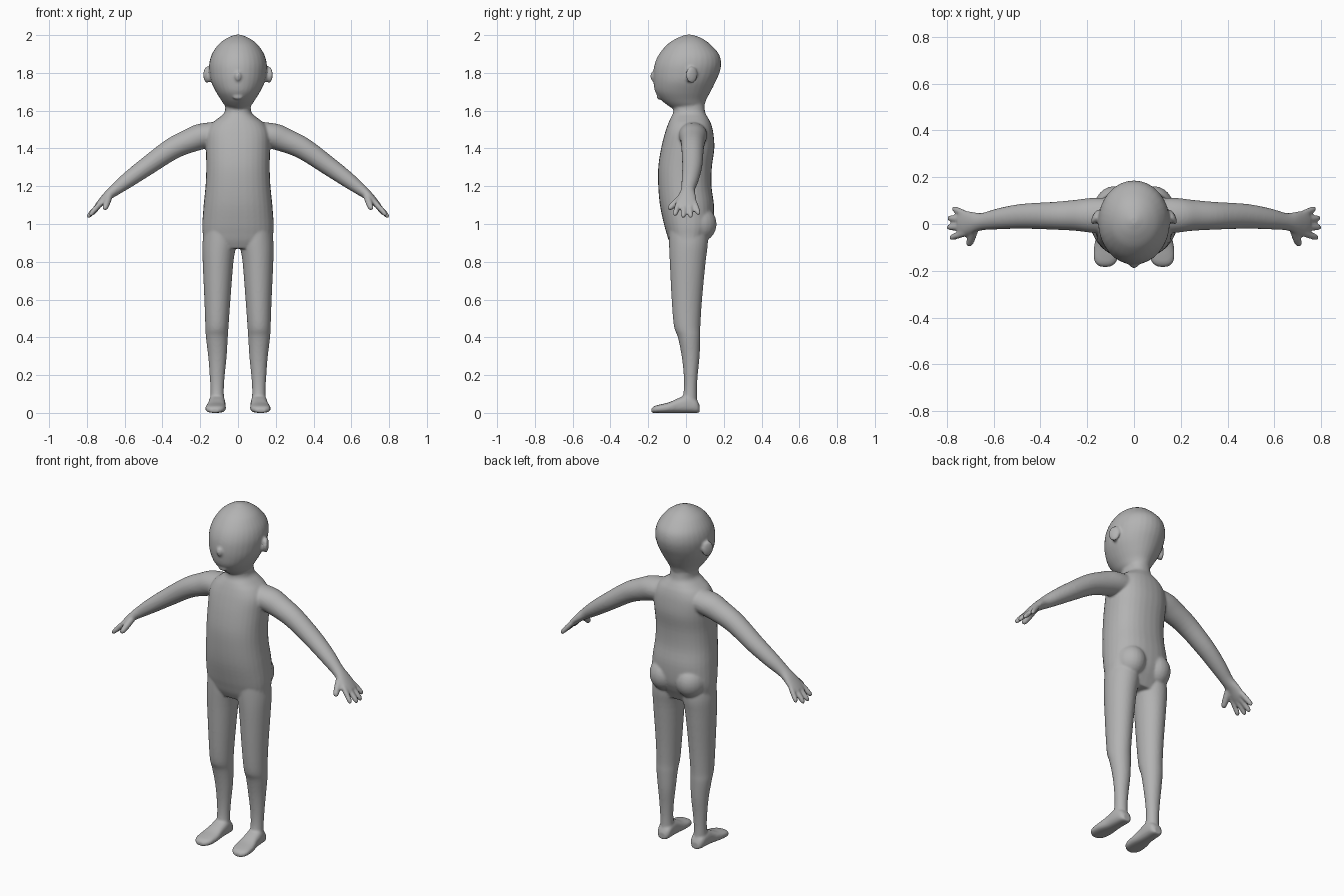
import bpy, bmesh, math
from mathutils import Vector, Matrix

X, Y, Z = Vector((1, 0, 0)), Vector((0, 1, 0)), Vector((0, 0, 1))
bm = bmesh.new()


def catmull(a, b, c, d, t):
    return [0.5 * (2 * q + (r - p) * t + (2 * p - 5 * q + 4 * r - s) * t * t
                   + (3 * q - p - 3 * r + s) * t ** 3) for p, q, r, s in zip(a, b, c, d)]


def loft(sections, u, v, power=2.0, n=32, steps=4):
    """Closed tube through sections (x, y, z, radius along u, radius along v)."""
    pts = []
    last = len(sections) - 1
    for i in range(last):
        for k in range(steps):
            pts.append(catmull(sections[max(i - 1, 0)], sections[i], sections[i + 1],
                               sections[min(i + 2, last)], k / steps))
    pts.append(sections[-1])
    rings = []
    for x, y, z, ru, rv in pts:
        ring = []
        for j in range(n):
            a = 2 * math.pi * j / n
            c, s = math.cos(a), math.sin(a)
            cu = math.copysign(abs(c) ** (2 / power), c) * ru
            sv = math.copysign(abs(s) ** (2 / power), s) * rv
            ring.append(bm.verts.new(Vector((x, y, z)) + u * cu + v * sv))
        rings.append(ring)
    for r0, r1 in zip(rings, rings[1:]):
        for j in range(n):
            k = (j + 1) % n
            bm.faces.new((r0[j], r0[k], r1[k], r1[j]))
    bm.faces.new(rings[0][::-1])
    bm.faces.new(rings[-1])


def ball(center, radii, turn=0.0):
    m = (Matrix.Translation(center) @ Matrix.Rotation(turn, 4, 'Z')
         @ Matrix.Diagonal((*radii, 1)))
    bmesh.ops.create_uvsphere(bm, u_segments=24, v_segments=16, radius=1, matrix=m)


def column(rows, power=2.0):
    """Upright loft from rows (z, front y, back y, half width)."""
    loft([(0, (f + b) / 2, z, w, (b - f) / 2) for z, f, b, w in rows], X, Y, power)


# Torso and neck
column([(0.87, -0.07, 0.09, 0.15), (0.91, -0.09, 0.11, 0.182), (0.95, -0.103, 0.13, 0.187),
        (1.0, -0.117, 0.145, 0.189), (1.1, -0.138, 0.148, 0.182), (1.2, -0.147, 0.135, 0.172),
        (1.3, -0.147, 0.137, 0.168), (1.4, -0.132, 0.15, 0.17), (1.48, -0.112, 0.145, 0.168),
        (1.53, -0.095, 0.133, 0.142), (1.56, -0.082, 0.118, 0.105), (1.59, -0.068, 0.102, 0.072),
        (1.64, -0.068, 0.097, 0.066), (1.7, -0.07, 0.1, 0.06)], 2.3)

# Head
column([(1.61, -0.07, 0.085, 0.05), (1.63, -0.1, 0.098, 0.072), (1.66, -0.135, 0.108, 0.092),
        (1.7, -0.163, 0.13, 0.117), (1.75, -0.172, 0.155, 0.141), (1.8, -0.173, 0.177, 0.151),
        (1.85, -0.165, 0.186, 0.152), (1.9, -0.142, 0.174, 0.138), (1.95, -0.1, 0.13, 0.104),
        (1.98, -0.055, 0.09, 0.066), (1.995, -0.02, 0.055, 0.034), (2.002, 0.0, 0.03, 0.014)])

# Nose and lips
ball((0, -0.172, 1.782), (0.019, 0.017, 0.027))
ball((0, -0.142, 1.672), (0.028, 0.013, 0.014))

for s in (1, -1):
    # Ear with a raised rim
    ball((s * 0.164, 0.03, 1.79), (0.014, 0.034, 0.044), s * 0.45)
    ball((s * 0.148, 0.02, 1.78), (0.02, 0.02, 0.03))

    # Buttock
    ball((s * 0.085, 0.06, 1.0), (0.088, 0.102, 0.1))

    # Leg, rows are (z, inner x, outer x, front y, back y)
    leg = [(0.98, 0.01, 0.178, -0.09, 0.11), (0.9, 0.008, 0.188, -0.09, 0.116),
           (0.8, 0.024, 0.187, -0.086, 0.104), (0.6, 0.04, 0.178, -0.076, 0.085),
           (0.46, 0.05, 0.173, -0.064, 0.076), (0.4, 0.054, 0.17, -0.043, 0.076),
           (0.3, 0.06, 0.158, -0.023, 0.072), (0.2, 0.07, 0.15, -0.012, 0.062),
           (0.12, 0.075, 0.146, -0.012, 0.058), (0.04, 0.072, 0.148, -0.025, 0.06)]
    loft([(s * (i + o) / 2, (f + b) / 2, z, (o - i) / 2, (b - f) / 2)
          for z, i, o, f, b in leg], X, Y)

    # Foot, rows are (y, x, half width, height)
    foot = [(0.072, 0.109, 0.022, 0.04), (0.055, 0.109, 0.038, 0.07), (0.01, 0.111, 0.044, 0.095),
            (-0.04, 0.113, 0.046, 0.078), (-0.09, 0.117, 0.053, 0.056), (-0.14, 0.12, 0.053, 0.044),
            (-0.168, 0.122, 0.042, 0.036), (-0.183, 0.123, 0.022, 0.024)]
    loft([(s * x, y, h / 2, w, h / 2) for y, x, w, h in foot], X, Z, 2.6)

    # Arm and palm, rows are (x, y, z, half depth, half thickness)
    across = Vector((s * 0.55, 0, 0.83))
    arm = [(0.06, 0.035, 1.48, 0.075, 0.075), (0.17, 0.037, 1.468, 0.075, 0.074),
           (0.25, 0.037, 1.442, 0.066, 0.066), (0.35, 0.035, 1.397, 0.059, 0.058),
           (0.48, 0.033, 1.307, 0.053, 0.05), (0.58, 0.022, 1.235, 0.045, 0.042),
           (0.65, 0.01, 1.182, 0.037, 0.032), (0.69, 0.006, 1.15, 0.046, 0.025),
           (0.725, 0.003, 1.115, 0.053, 0.02), (0.75, 0.002, 1.09, 0.045, 0.014)]
    loft([(s * x, *r) for x, *r in arm], Y, across)

    # Fingers, each from knuckle to tip
    for y0, y1, x1, z1 in ((0.042, 0.066, 0.775, 1.052), (0.017, 0.025, 0.795, 1.037),
                           (-0.011, -0.014, 0.797, 1.037), (-0.037, -0.059, 0.785, 1.047)):
        a, b = Vector((s * 0.718, y0, 1.12)), Vector((s * x1, y1, z1))
        rows = [(0, 0.015), (0.5, 0.0155), (0.85, 0.014), (0.97, 0.01), (1.02, 0.005)]
        loft([(*a.lerp(b, t), r, r) for t, r in rows], Y, across, n=14)

    # Thumb
    a, b = Vector((s * 0.682, -0.018, 1.148)), Vector((s * 0.705, -0.092, 1.078))
    loft([(*a.lerp(b, t), r, r) for t, r in
          ((0, 0.02), (0.5, 0.019), (0.85, 0.016), (0.97, 0.011), (1.02, 0.005))],
         Vector((0.0, 0.69, -0.72)), X, n=14)

bmesh.ops.recalc_face_normals(bm, faces=bm.faces)
mesh = bpy.data.meshes.new("body")
bm.to_mesh(mesh)
bm.free()
body = bpy.data.objects.new("body", mesh)
bpy.context.collection.objects.link(body)

# Plain grey skin
grey = bpy.data.materials.new("plain_grey")
grey.diffuse_color = (0.45, 0.45, 0.45, 1)
mesh.materials.append(grey)

# Fuse the parts into one smooth skin
fuse = body.modifiers.new("fuse", 'REMESH')
fuse.mode = 'VOXEL'
fuse.voxel_size = 0.0065
fuse.use_smooth_shade = True
soften = body.modifiers.new("soften", 'SMOOTH')
soften.factor = 0.5
soften.iterations = 6
